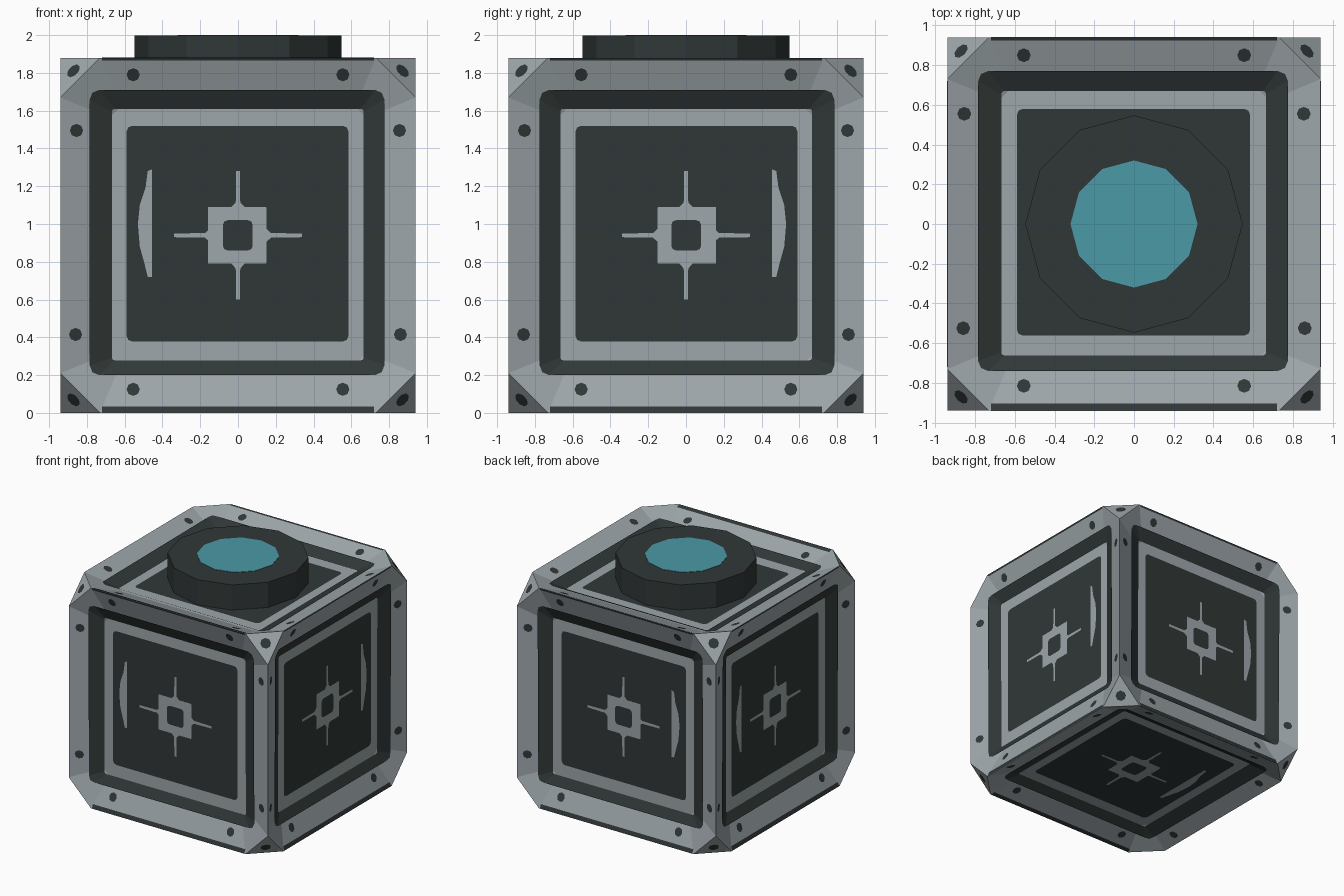
import bpy, bmesh, math
from mathutils import Vector, Matrix

if "Cube" in bpy.data.objects:
    bpy.data.objects.remove(bpy.data.objects["Cube"])

H = 0.94          # half size of the cube
CUT = 0.21        # corner cut length
SLOPE = 0.26      # width of the sloping frame
DEEP = 0.10       # recess of each panel
MID = Vector((0, 0, H))


def material(name, rgb):
    m = bpy.data.materials.new(name)
    m.diffuse_color = (*rgb, 1)
    m.use_nodes = True
    m.node_tree.nodes["Principled BSDF"].inputs["Base Color"].default_value = m.diffuse_color
    return m


GREY = material("light grey metal", (0.34, 0.385, 0.405))
DARK = material("dark charcoal", (0.030, 0.039, 0.038))
TEAL = material("teal glass", (0.070, 0.32, 0.38))


def finish(bm, name, mat):
    me = bpy.data.meshes.new(name)
    bm.to_mesh(me)
    bm.free()
    me.materials.append(mat)
    ob = bpy.data.objects.new(name, me)
    bpy.context.collection.objects.link(ob)
    return ob


# Cube body: cut corners, then a sloping frame around a recessed panel on each side
bm = bmesh.new()
bmesh.ops.create_cube(bm, size=2 * H, matrix=Matrix.Translation(MID))
bmesh.ops.bevel(bm, geom=bm.verts[:], offset=CUT, segments=1, profile=0.5, affect='VERTICES')
sides = [f for f in bm.faces if len(f.verts) > 4]
bmesh.ops.inset_individual(bm, faces=sides, thickness=SLOPE, depth=-DEEP, use_even_offset=True)
finish(bm, "cube_body", GREY)

# Side frames: (u axis, v axis, outward normal)
X, Y, Z = Vector((1, 0, 0)), Vector((0, 1, 0)), Vector((0, 0, 1))
SIDES = [(X, Z, -Y), (X, Z, Y), (-Y, Z, X), (-Y, Z, -X), (X, Y, -Z), (X, Y, Z)]


def on_side(side, p, lift):
    """Point of a flat pattern laid on the sloping, recessed side."""
    u, v, n = side
    a, b = abs(p[0]), abs(p[1])
    t = min(1, (H - max(a, b)) / SLOPE, ((2 * H - CUT - a - b) / math.sqrt(2)) / SLOPE)
    return MID + u * p[0] + v * p[1] + n * (H - DEEP * t + lift)


def add(bm, side, pts, lift):
    f = bm.faces.new([bm.verts.new(on_side(side, p, lift)) for p in pts])
    f.normal_update()
    if f.normal.dot(side[2]) < 0:
        f.normal_flip()


def add_ring(bm, side, outer, inner, lift):
    n = len(outer)
    for i in range(n):
        j = (i + 1) % n
        add(bm, side, [outer[i], outer[j], inner[j], inner[i]], lift)


def rect(x0, x1, y0, y1, r=0.0):
    """Rectangle, with small rounded corners if r is given."""
    if r == 0:
        return [(x0, y0), (x1, y0), (x1, y1), (x0, y1)]
    pts = []
    for k, (cx, cy) in enumerate([(x1 - r, y1 - r), (x0 + r, y1 - r), (x0 + r, y0 + r), (x1 - r, y0 + r)]):
        for s in range(3):
            a = math.pi / 2 * (k + s / 2)
            pts.append((cx + r * math.cos(a), cy + r * math.sin(a)))
    return pts


def dot(cx, cy, r):
    return [(cx + r * math.cos(i * math.pi / 4), cy + r * math.sin(i * math.pi / 4)) for i in range(8)]


# Dark band, dark centre panel, rivets and edge strips on every side
bm = bmesh.new()
for s in SIDES:
    add_ring(bm, s, rect(-0.785, 0.775, -0.74, 0.77, 0.05), rect(-0.668, 0.665, -0.662, 0.67, 0.015), 0.002)
    add(bm, s, rect(-0.59, 0.585, -0.562, 0.58, 0.03), 0.002)
    for sx in (-1, 1):
        for cx, cy in ((0.555, 0.85), (0.855, 0.555), (0.86, -0.525), (0.555, -0.815)):
            add(bm, s, dot(sx * cx, cy, 0.035), 0.002)
    add(bm, s, rect(-0.72, 0.72, -0.938, -0.905), 0.002)
    add(bm, s, rect(-0.72, 0.72, 0.925, 0.938), 0.002)
finish(bm, "dark_side_panels", DARK)

# Rivets on the eight cut corners
bm = bmesh.new()
for sx in (-1, 1):
    for sy in (-1, 1):
        for sz in (-1, 1):
            d = Vector((sx, sy, sz))
            m = Matrix.Translation(MID + d * (H - CUT / 3 + 0.001)) @ d.to_track_quat('Z', 'Y').to_matrix().to_4x4()
            bmesh.ops.create_circle(bm, cap_ends=True, segments=8, radius=0.042, matrix=m)
finish(bm, "corner_rivets", DARK)

# Grey square with four tapered spokes and a side bow, on all sides but the top
BOW = [(-0.455, 0.35), (-0.478, 0.34), (-0.49, 0.25), (-0.52, 0.16), (-0.53, 0.06),
       (-0.52, -0.06), (-0.495, -0.15), (-0.478, -0.22), (-0.455, -0.22)]
SPOKE = [(0.15, 0.035), (0.175, 0.012), (0.34, 0.010), (0.34, -0.010), (0.175, -0.012), (0.15, -0.035)]
bm = bmesh.new()
for s in SIDES[:5]:
    add_ring(bm, s, rect(-0.16, 0.15, -0.15, 0.15, 0.005), rect(-0.08, 0.078, -0.08, 0.08, 0.025), 0.004)
    for k in range(4):
        c, q = round(math.cos(k * math.pi / 2)), round(math.sin(k * math.pi / 2))
        add(bm, s, [(x * c - y * q, x * q + y * c) for x, y in SPOKE], 0.004)
    add(bm, s, BOW, 0.004)
finish(bm, "grey_side_marks", GREY)


# Twelve-sided button on the top, with a teal lens
def drum(name, r, z0, z1, mat):
    bm = bmesh.new()
    m = Matrix.Translation((0, 0, (z0 + z1) / 2)) @ Matrix.Rotation(math.pi / 2, 4, 'Z')
    bmesh.ops.create_cone(bm, cap_ends=True, segments=12, radius1=r, radius2=r, depth=z1 - z0, matrix=m)
    finish(bm, name, mat)


drum("top_button", 0.547, 2 * H - DEEP, 1.997, DARK)
drum("button_lens", 0.32, 1.992, 2.0, TEAL)
